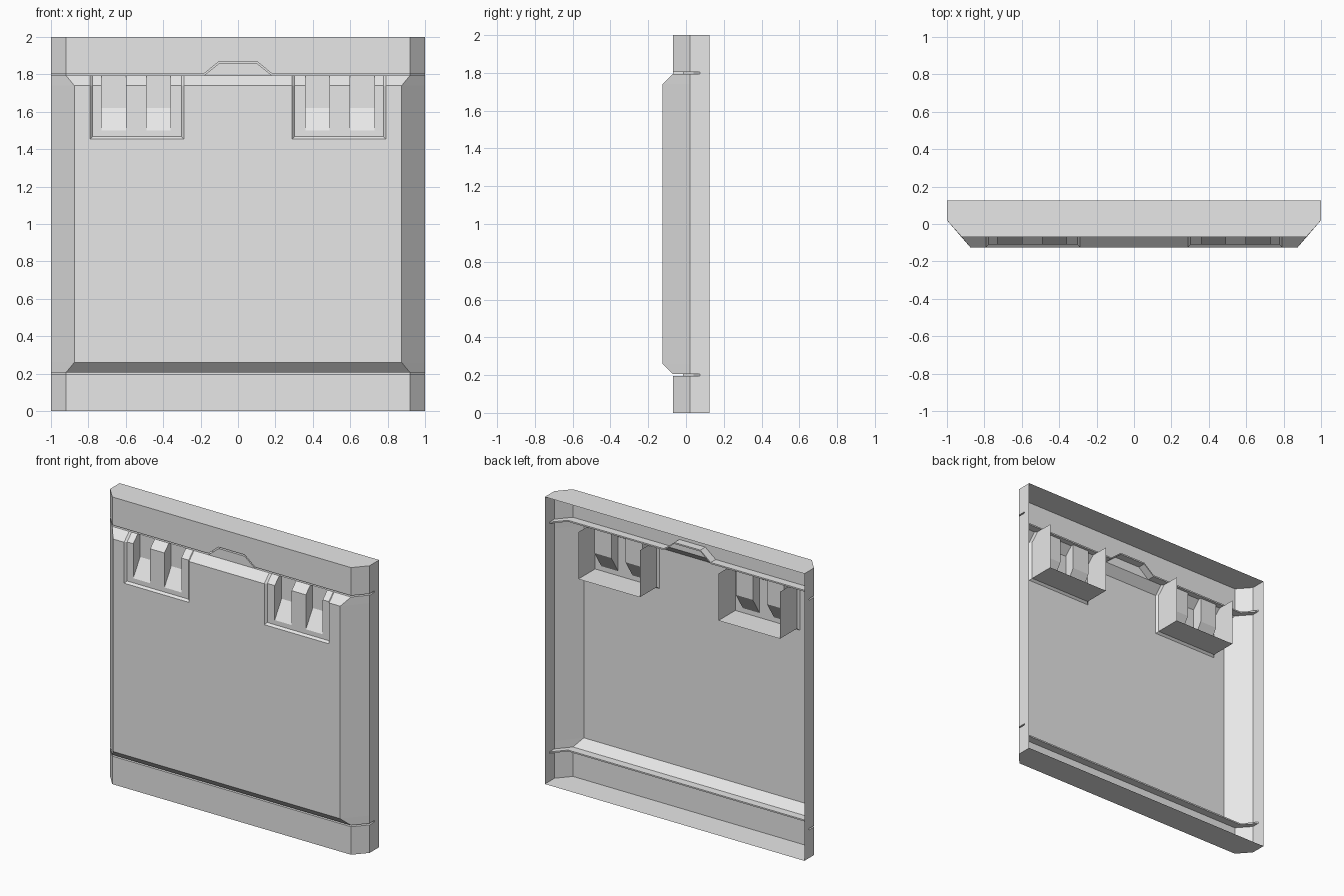
import bpy
import bmesh

cube = bpy.data.objects.get("Cube")
if cube:
    bpy.data.objects.remove(cube)

grey = bpy.data.materials.new("light_grey")
grey.use_nodes = True
COLOUR = (0.8, 0.8, 0.8, 1)
grey.diffuse_color = COLOUR
grey.node_tree.nodes["Principled BSDF"].inputs["Base Color"].default_value = COLOUR

BACK, RAIL_Y, FRONT_Y, SIDE_Y = 0.125, -0.07, -0.125, 0.02
GAP = 0.005            # half the seam height
LOW, HIGH = 0.2, 1.8   # seam heights
LATCH_IN, LATCH_OUT, LATCH_Z = 0.29, 0.79, 1.455


def finish(name, bm):
    """Clean the mesh and add it to the scene as a flat-shaded part."""
    bmesh.ops.remove_doubles(bm, verts=bm.verts, dist=0.0005)
    bmesh.ops.recalc_face_normals(bm, faces=bm.faces)
    mesh = bpy.data.meshes.new(name)
    bm.to_mesh(mesh)
    bm.free()
    mesh.materials.append(grey)
    obj = bpy.data.objects.new(name, mesh)
    bpy.context.collection.objects.link(obj)
    return obj


def face(bm, points):
    """Add a polygon, dropping repeated points."""
    unique = list(dict.fromkeys(tuple(round(c, 5) for c in p) for p in points))
    if len(unique) > 2:
        bm.faces.new([bm.verts.new(p) for p in unique])


def loft(bm, loops, skip=None):
    """Join successive open paths with quads."""
    for row, (a, b) in enumerate(zip(loops, loops[1:])):
        for i in range(len(a) - 1):
            if not (skip and skip(row, a[i], a[i + 1])):
                face(bm, [a[i], a[i + 1], b[i + 1], b[i]])


def outline(front, corner, cuts):
    """Cross-section open at the back, with chamfered front corners."""
    half = [(1, BACK), (1, SIDE_Y), (corner, front)] + [(x, front) for x in cuts]
    return [(-x, y) for x, y in half] + [(x, y) for x, y in reversed(half)]


def tab_rise(x):
    """Height of the central tab above the upper seam."""
    return 0.065 * min(1, max(0, (0.18 - abs(x)) / 0.08))


rail_path = outline(RAIL_Y, 0.92, [0.18, 0.1])


def seam_edge(z, tabbed):
    return [(x, y, z + (tab_rise(x) if tabbed else 0)) for x, y in rail_path]


# Top and bottom rails, with closed ends, and the seams beside the panel
for name, end, z, side, tabbed in (("bottom", 0, LOW, -1, False),
                                   ("top", 2, HIGH, 1, True)):
    bm = bmesh.new()
    cap = [(x, y, end) for x, y in rail_path]
    loft(bm, [cap, seam_edge(z + side * GAP, tabbed)])
    face(bm, cap)
    finish(name + "_rail", bm)

    bm = bmesh.new()
    outer = [seam_edge(z + s * GAP, tabbed) for s in (-1, 1)]
    inner = [[(x, max(y, min(y + 0.055, 0.075)), h) for x, y, h in e] for e in outer]
    loft(bm, [outer[0], inner[0], inner[1], outer[1]])
    finish(name + "_seam", bm)

# Main panel, with openings for the latches
bm = bmesh.new()
levels = [(LOW + GAP, RAIL_Y, 0.92), (0.26, FRONT_Y, 0.875),
          (LATCH_Z, FRONT_Y, 0.875), (1.74, FRONT_Y, 0.875),
          (HIGH - GAP, RAIL_Y, 0.92)]
loops = [[(x, y, z) for x, y in outline(f, c, [LATCH_OUT, LATCH_IN, 0.18])]
         for z, f, c in levels]


def in_latch(row, p, q):
    middle = abs(p[0] + q[0]) / 2
    return row >= 2 and LATCH_IN < middle < LATCH_OUT and p[1] < -0.1


loft(bm, loops, in_latch)
finish("main_panel", bm)

# Central tab standing up into the top rail
bm = bmesh.new()
face(bm, [(x, RAIL_Y, HIGH - GAP + tab_rise(x)) for x in (-0.18, -0.1, 0.1, 0.18)])
finish("centre_tab", bm)


# Latches: bevelled rim, deep open-backed housing and slotted front plate
def panel_y(z):
    return FRONT_Y + max(0, z - 1.74)


TOP, RIM, DEEP = HIGH - GAP, 0.013, -0.035


def u_path(inset, y_of):
    a, b, z = LATCH_IN + inset, LATCH_OUT - inset, LATCH_Z + inset
    return [(x, y_of(h), h) for x, h in
            ((a, TOP), (a, 1.74), (a, z), (b, z), (b, 1.74), (b, TOP))]


def plate_y(z):
    return panel_y(z) + 0.015


bar = [(plate_y(z), z) for z in (LATCH_Z + RIM, 1.5, 1.74, TOP)]
slot = [bar[0], bar[1], (DEEP, 1.62), (DEEP, TOP)]
slot_side = [bar[1], (DEEP, 1.62), (DEEP, TOP), bar[3], bar[2]]
columns = [LATCH_IN + RIM, 0.36, 0.49, 0.6, 0.73, LATCH_OUT - RIM]

for name, sign in (("left", 1), ("right", -1)):
    bm = bmesh.new()
    loft(bm, [u_path(0, panel_y), u_path(RIM, plate_y), u_path(RIM, lambda z: 0.075)])
    for i, (x0, x1) in enumerate(zip(columns, columns[1:])):
        profile = slot if i % 2 else bar
        loft(bm, [[(x, y, z) for y, z in profile] for x in (x0, x1)])
    for x in columns[1:-1]:
        face(bm, [(x, y, z) for y, z in slot_side])
    for v in bm.verts:
        v.co.x *= sign
    finish(name + "_latch", bm)
